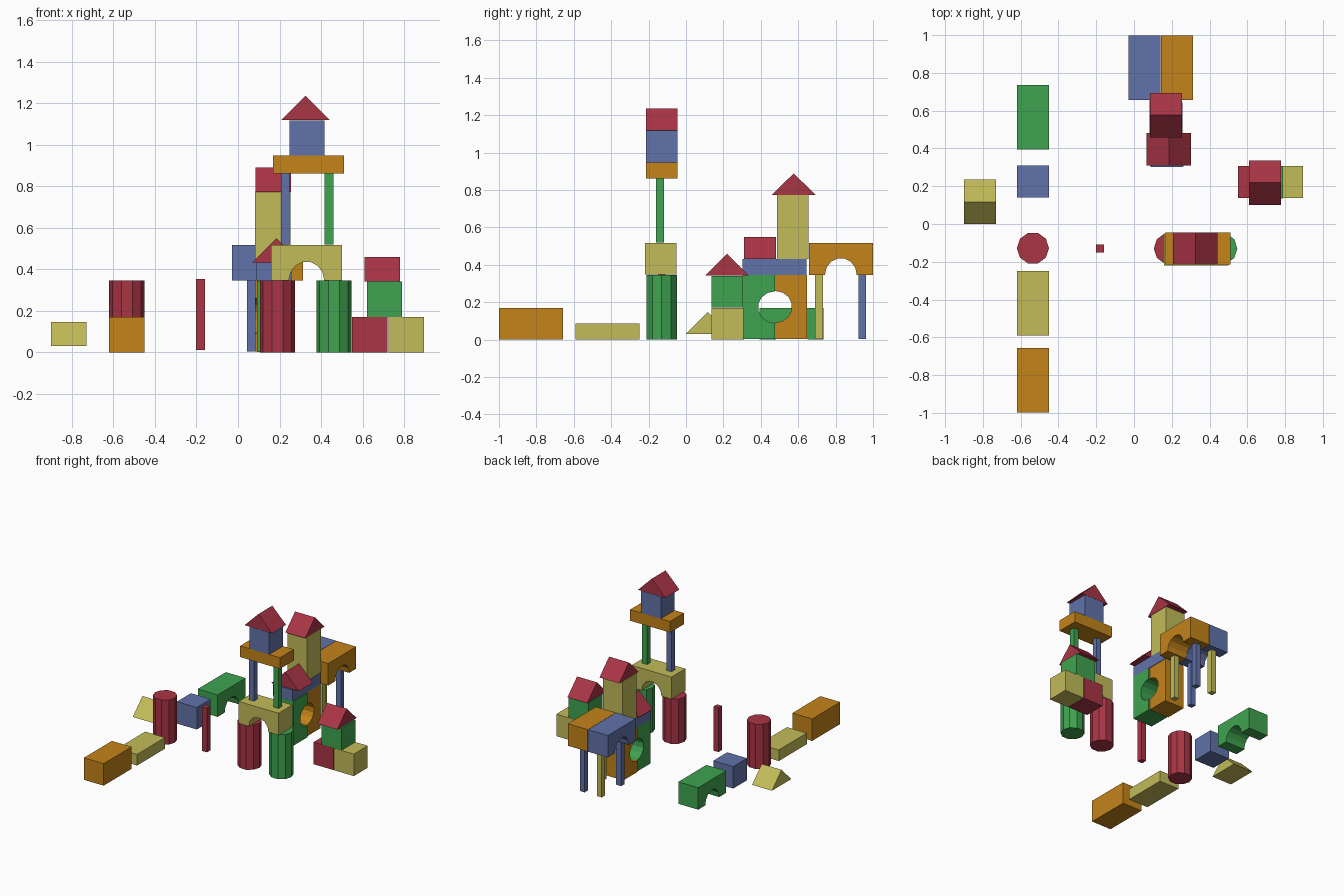
import bpy, bmesh, math

if "Cube" in bpy.data.objects:
    bpy.data.objects.remove(bpy.data.objects["Cube"])

COLORS = {"red": (0.40, 0.035, 0.06, 1), "orange": (0.55, 0.23, 0.01, 1),
          "yellow": (0.54, 0.50, 0.10, 1), "green": (0.05, 0.37, 0.08, 1),
          "blue": (0.12, 0.17, 0.40, 1)}
MATS = {}
for key, rgba in COLORS.items():
    MATS[key] = bpy.data.materials.new(key + "_paint")
    MATS[key].diffuse_color = rgba

S, L, H, P = 0.17, 0.342, 0.086, 0.042   # cube side, long side, slab height, post width


def prism(name, color, profile, axis, center, depth):
    """Extrude a 2D profile along an axis; the profile is in the other two axes."""
    bm = bmesh.new()
    rings = []
    for off in (-depth / 2, depth / 2):
        ring = []
        for u, v in profile:
            local = {"x": (off, u, v), "y": (u, off, v), "z": (u, v, off)}[axis]
            ring.append(bm.verts.new([a + b for a, b in zip(local, center)]))
        rings.append(ring)
        bm.faces.new(ring)
    n = len(profile)
    for i in range(n):
        j = (i + 1) % n
        bm.faces.new((rings[0][i], rings[0][j], rings[1][j], rings[1][i]))
    bmesh.ops.recalc_face_normals(bm, faces=bm.faces)
    mesh = bpy.data.meshes.new(name)
    bm.to_mesh(mesh)
    bm.free()
    mesh.materials.append(MATS[color])
    obj = bpy.data.objects.new(name, mesh)
    bpy.context.collection.objects.link(obj)
    return obj


# Block types: position is centre in x and y, underside in z
def box(name, color, x, y, z, sx, sy, sz):
    w, h = sx / 2, sz
    prism(name, color, [(-w, 0), (w, 0), (w, h), (-w, h)], "y", (x, y, z), sy)


def post(name, color, x, y, z):
    box(name, color, x, y, z, P, P, L)


def cylinder(name, color, x, y, z=0, sides=10):
    ring = [(S / 2 * math.cos(2 * math.pi * i / sides),
             S / 2 * math.sin(2 * math.pi * i / sides)) for i in range(sides)]
    prism(name, color, ring, "z", (x, y, z + 0.1725), 0.345)


def roof(name, color, x, y, z, ridge):
    prism(name, color, [(-0.118, 0), (0.118, 0), (0, 0.117)], ridge, (x, y, z), S)


def arch_profile(segs=7):
    arc = [(-0.085 * math.cos(math.pi * i / segs), 0.09 * math.sin(math.pi * i / segs))
           for i in range(segs + 1)]
    return [(-L / 2, 0)] + arc + [(L / 2, 0), (L / 2, S), (-L / 2, S)]


def arch(name, color, x, y, z, axis):
    prism(name, color, arch_profile(), axis, (x, y, z), S)


def standing_arch(name, color, x, y, z, side):
    # Arch on its end; the cut lies on the plane y and the body extends to side
    prism(name, color, [(side * v, u) for u, v in arch_profile()], "x",
          (x, y, z + L / 2), S)


# Loose row on the left
ROW = -0.535
box("row_long_block", "orange", ROW, -0.828, 0, S, L, S)
box("row_slab", "yellow", ROW, -0.42, 0, S, L, H)
cylinder("row_cylinder", "red", ROW, -0.128)
box("row_cube", "blue", ROW, 0.224, 0, S, S, S)
arch("row_arch", "green", ROW, 0.565, 0, "x")
roof("loose_roof_block", "yellow", -0.815, 0.117, 0.03, "x")
post("loose_post", "red", -0.181, -0.13, 0.011)

# Front gate tower
TY = -0.13
cylinder("gate_column_left", "red", 0.19, TY)
cylinder("gate_column_right", "green", 0.462, TY)
arch("gate_arch", "yellow", 0.33, -0.135, 0.347, "y")
post("tower_post_left", "blue", 0.227, -0.139, 0.519)
post("tower_post_right", "green", 0.438, -0.139, 0.519)
box("tower_slab", "orange", 0.339, TY, 0.861, L, S, H)
box("tower_cube", "blue", 0.332, TY, 0.947, S, S, S)
roof("tower_roof", "red", 0.325, TY, 1.118, "y")

# Small house on the right
box("house_base_left", "red", 0.635, 0.222, 0, S, S, S)
box("house_base_right", "yellow", 0.81, 0.222, 0, S, S, S)
box("house_cube", "green", 0.705, 0.221, 0.171, S, S, S)
roof("house_roof", "red", 0.694, 0.219, 0.342, "x")

# Back hall: two standing arches make a round window
standing_arch("hall_wall_front", "green", 0.177, 0.475, 0.002, -1)
standing_arch("hall_wall_back", "orange", 0.168, 0.477, 0.004, 1)
box("hall_slab", "blue", 0.172, 0.473, 0.346, S, L, H)
roof("hall_roof", "red", 0.185, 0.396, 0.432, "y")
box("hall_tower", "yellow", 0.167, 0.571, 0.432, S, S, L)
roof("hall_tower_roof", "red", 0.17, 0.576, 0.772, "x")

# Back porch: two arches on four posts
arch("porch_arch_left", "blue", 0.055, 0.828, 0.346, "x")
arch("porch_arch_right", "orange", 0.227, 0.828, 0.346, "x")
for name, color, x, y in (("front_left", "blue", 0.064, 0.711),
                          ("front_right", "yellow", 0.218, 0.711),
                          ("back_left", "yellow", 0.068, 0.942),
                          ("back_right", "blue", 0.214, 0.942)):
    post("porch_post_" + name, color, x, y, 0.003)

for m in bpy.data.materials:
    if m.users and not m.is_grease_pencil:
        m.use_nodes = True
        m.node_tree.nodes["Principled BSDF"].inputs["Base Color"].default_value = m.diffuse_color
